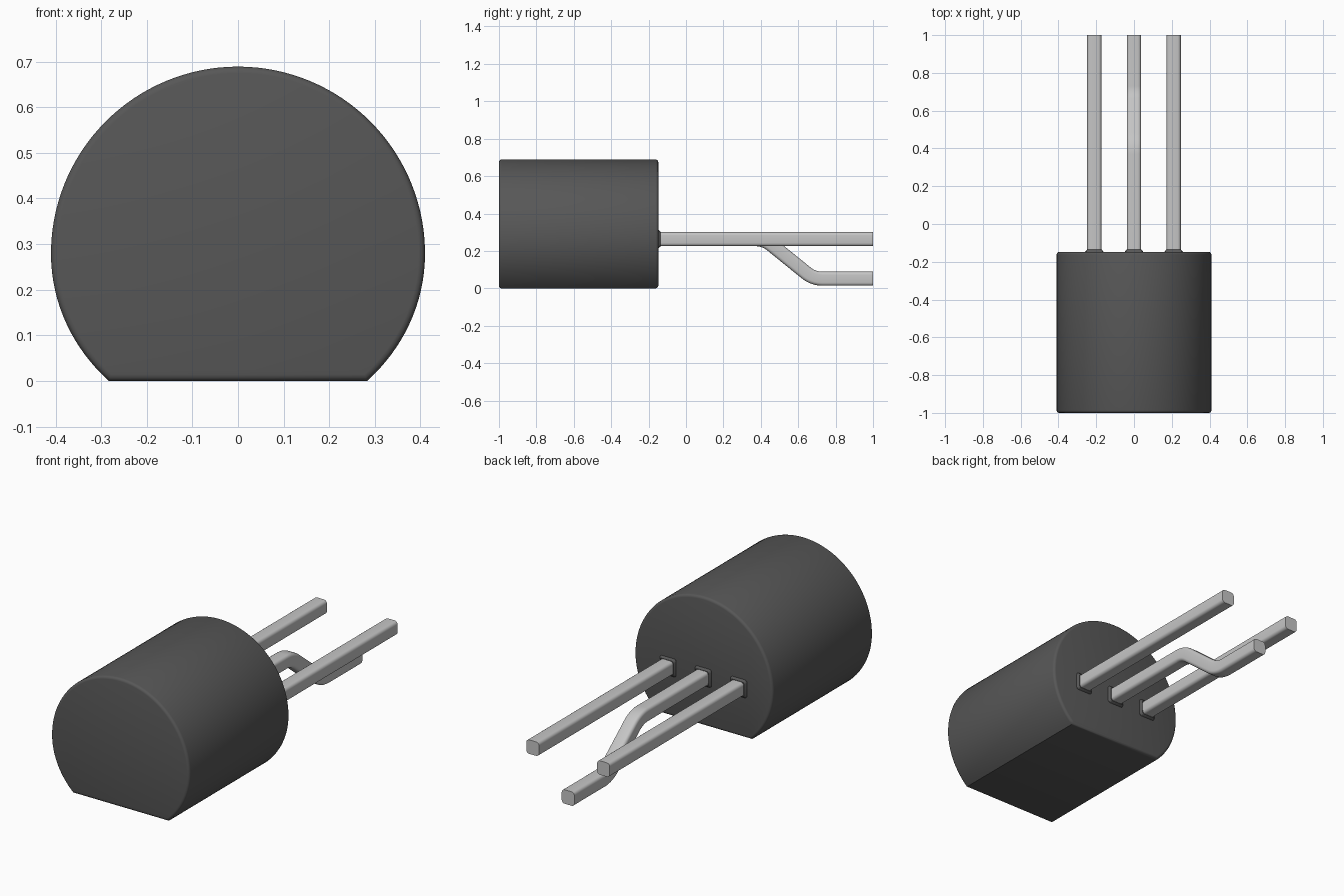
import bpy, bmesh, math
from mathutils import Vector

cube = bpy.data.objects.get("Cube")
if cube:
    bpy.data.objects.remove(cube, do_unlink=True)


def material(name, color, rough):
    m = bpy.data.materials.new(name)
    m.use_nodes = True
    m.diffuse_color = (*color, 1)
    bsdf = m.node_tree.nodes["Principled BSDF"]
    bsdf.inputs["Base Color"].default_value = (*color, 1)
    bsdf.inputs["Roughness"].default_value = rough
    return m


BLACK = material("dark plastic", (0.095, 0.095, 0.095), 0.6)
METAL = material("tinned metal", (0.56, 0.56, 0.56), 0.4)


def loft(name, rings, mat, bevel=0.0):
    """Skin a list of closed rings and cap both ends."""
    bm = bmesh.new()
    loops = [[bm.verts.new(p) for p in ring] for ring in rings]
    n = len(loops[0])
    for a, b in zip(loops, loops[1:]):
        for i in range(n):
            j = (i + 1) % n
            bm.faces.new((a[i], a[j], b[j], b[i]))
    bm.faces.new(loops[0])
    bm.faces.new(loops[-1])
    bmesh.ops.recalc_face_normals(bm, faces=bm.faces)
    me = bpy.data.meshes.new(name)
    bm.to_mesh(me)
    bm.free()
    me.materials.append(mat)
    ob = bpy.data.objects.new(name, me)
    bpy.context.collection.objects.link(ob)
    bpy.ops.object.select_all(action="DESELECT")
    ob.select_set(True)
    bpy.context.view_layer.objects.active = ob
    if bevel:
        mod = ob.modifiers.new("edge_rounding", "BEVEL")
        mod.width = bevel
        mod.segments = 3
        mod.limit_method = "ANGLE"
        mod.angle_limit = math.radians(60)
        bpy.ops.object.modifier_apply(modifier=mod.name)
    bpy.ops.object.shade_smooth_by_angle(angle=math.radians(35))
    return ob


def rounded_square(half, radius, steps=4):
    """Square outline with rounded corners, as (u, v) pairs."""
    pts = []
    for q, (sx, sy) in enumerate([(1, 1), (-1, 1), (-1, -1), (1, -1)]):
        for k in range(steps + 1):
            t = math.pi / 2 * (q + k / steps)
            pts.append((sx * (half - radius) + radius * math.cos(t),
                        sy * (half - radius) + radius * math.sin(t)))
    return pts


# Body: round case with a flat underside
R, CZ, FLAT = 0.41, 0.279, 0.283
LOW = CZ / math.sqrt(1 - (FLAT / R) ** 2)     # depth of the lower arc
end = math.asin(CZ / LOW)
SEG = 96
outline = []
for i in range(SEG + 1):
    t = -end + (math.pi + 2 * end) * i / SEG
    s = math.sin(t)
    outline.append((R * math.cos(t), CZ + s * (R if s > 0 else LOW)))
loft("case", [[(x, y, z) for x, z in outline] for y in (-1.0, -0.148)],
     BLACK, bevel=0.014)

# Leads: rounded square wire swept along a path of (y, z, downward angle)
PIN_Z, HALF = 0.263, 0.0375
section = rounded_square(HALF, 0.017)


def lead(name, x, path):
    rings = []
    for y, z, a in path:
        up = Vector((0, math.sin(a), math.cos(a)))
        rings.append([Vector((x, y, z)) + Vector((u, 0, 0)) + up * v
                      for u, v in section])
    loft(name, rings, METAL)


straight = [(-0.2, PIN_Z, 0), (1.0, PIN_Z, 0)]

# Middle lead bends down and runs level again
BEND, ANG, RUN, START = 0.14, math.radians(39), 0.237, 0.37
bent = [(-0.2, PIN_Z, 0)]
for k in range(9):
    a = ANG * k / 8
    bent.append((START + BEND * math.sin(a),
                 PIN_Z - BEND * (1 - math.cos(a)), a))
y0 = bent[-1][0] + RUN * math.cos(ANG) + BEND * math.sin(ANG)
z0 = bent[-1][1] - RUN * math.sin(ANG) - BEND * (1 - math.cos(ANG))
for k in range(8, -1, -1):
    a = ANG * k / 8
    bent.append((y0 - BEND * math.sin(a), z0 + BEND * (1 - math.cos(a)), a))
bent.append((1.0, z0, 0))

for side, x, path in (("right", -0.21, straight), ("middle", 0.0, bent),
                      ("left", 0.21, straight)):
    lead(side + "_lead", x, path)
    # Small tapered collar where the lead leaves the case
    loft(side + "_collar",
         [[(x + u, y, PIN_Z + v) for u, v in rounded_square(h, 0.012)]
          for y, h in ((-0.16, 0.05), (-0.146, 0.048), (-0.136, 0.0395))],
         BLACK)
